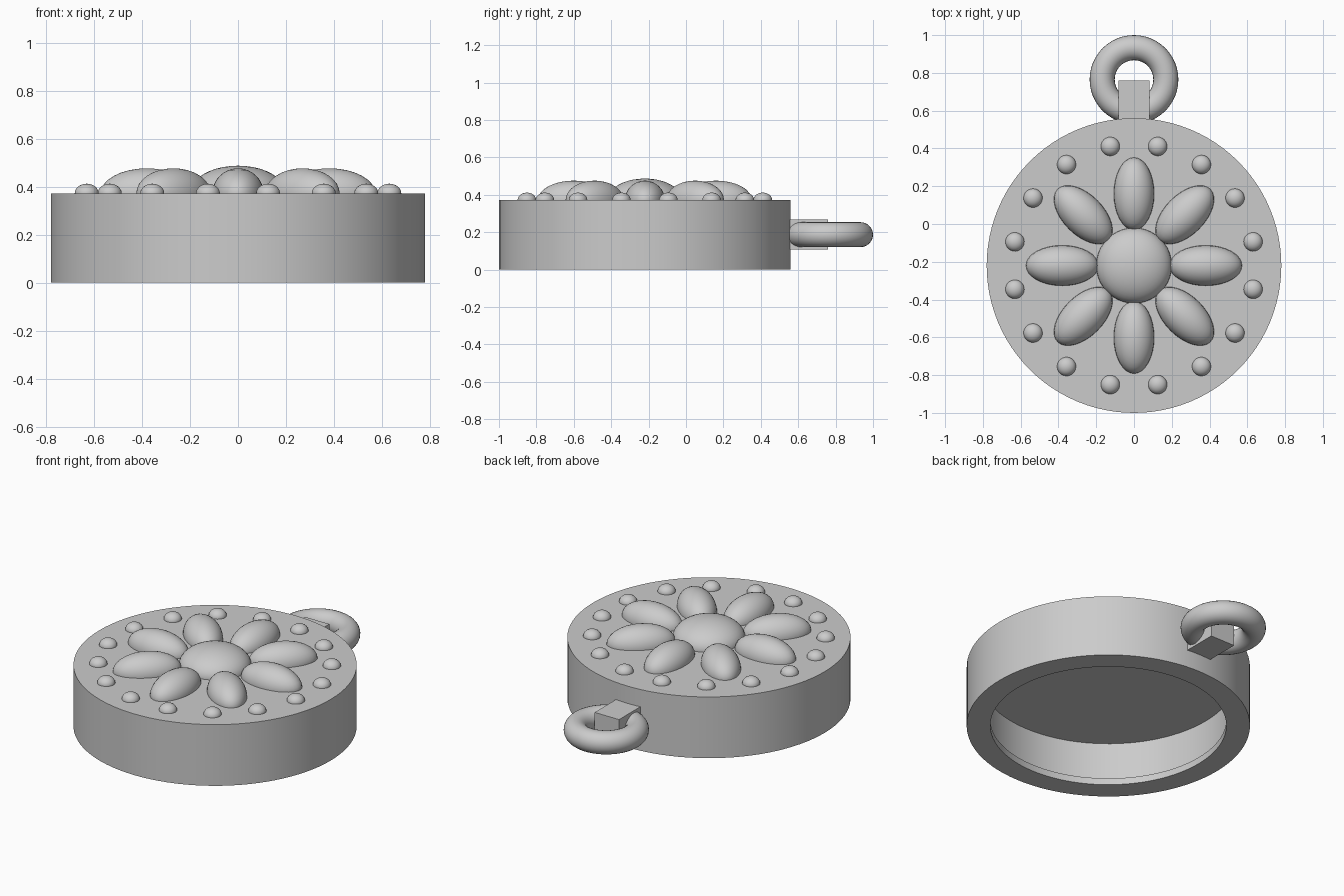
import bpy
import bmesh
import math
from math import cos, sin, tau

cube = bpy.data.objects.get("Cube")
if cube:
    bpy.data.objects.remove(cube, do_unlink=True)

CENTRE_Y = -0.22
TOP = 0.372
RING_Z = 0.187

metal = bpy.data.materials.new("grey_metal")
metal.use_nodes = True
GREY = (0.6, 0.6, 0.6, 1)
metal.diffuse_color = GREY
metal.node_tree.nodes["Principled BSDF"].inputs["Base Color"].default_value = GREY


def finish(name, smooth=True):
    obj = bpy.context.object
    obj.name = name
    obj.data.materials.append(metal)
    bpy.ops.object.transform_apply(location=False, rotation=False, scale=True)
    if smooth:
        bpy.ops.object.shade_smooth_by_angle(angle=math.radians(30))
    return obj


def dome(name, radius, angle, size, segments=32):
    """Half ellipsoid resting on the top, its long axis pointing outwards."""
    bpy.ops.mesh.primitive_uv_sphere_add(
        segments=segments, ring_count=segments // 2, radius=1,
        location=(radius * cos(angle), CENTRE_Y + radius * sin(angle), TOP),
        rotation=(0, 0, angle))
    obj = bpy.context.object
    bm = bmesh.new()
    bm.from_mesh(obj.data)
    bmesh.ops.bisect_plane(bm, geom=bm.verts[:] + bm.edges[:] + bm.faces[:],
                           plane_co=(0, 0, -0.05), plane_no=(0, 0, -1), clear_outer=True)
    bm.to_mesh(obj.data)
    bm.free()
    obj.scale = size
    return finish(name)


# Round body: profile (radius, height) turned about its axis,
# hollow underneath with a lip around the opening
profile = [(0, TOP), (0.78, TOP), (0.78, 0), (0.65, 0), (0.65, 0.04),
           (0.70, 0.04), (0.70, 0.289), (0, 0.289)]
steps = 96
verts, faces = [], []
for r, z in profile:
    verts += [(r * cos(tau * i / steps), r * sin(tau * i / steps), z)
              for i in range(steps if r else 1)]
last = len(verts) - 1
for i in range(steps):
    j = (i + 1) % steps
    faces.append((0, 1 + i, 1 + j))
    for k in range(len(profile) - 3):
        a, b = 1 + k * steps, 1 + (k + 1) * steps
        faces.append((a + i, b + i, b + j, a + j))
    inner = last - steps
    faces.append((inner + j, inner + i, last))
mesh = bpy.data.meshes.new("round_body")
mesh.from_pydata(verts, [], faces)
body = bpy.data.objects.new("round_body", mesh)
body.location.y = CENTRE_Y
bpy.context.collection.objects.link(body)
bpy.ops.object.select_all(action='DESELECT')
body.select_set(True)
bpy.context.view_layer.objects.active = body
finish("round_body")

# Flower relief
dome("flower_centre", 0, 0, (0.2, 0.2, 0.115), 40)
for i in range(8):
    dome(f"petal_{i + 1}", 0.38, tau * i / 8, (0.192, 0.107, 0.104))

# Beads around the rim
for i in range(16):
    dome(f"bead_{i + 1}", 0.643, tau * (i + 0.5) / 16, (0.05, 0.05, 0.04), 24)

# Hanging loop and the block that holds it
bpy.ops.mesh.primitive_torus_add(
    location=(0, 0.765, RING_Z), major_radius=0.1685, minor_radius=0.0665,
    major_segments=48, minor_segments=24)
finish("hanging_ring")
bpy.ops.mesh.primitive_cube_add(size=1, location=(0, 0.655, RING_Z))
bpy.context.object.scale = (0.164, 0.21, 0.16)
finish("ring_block", smooth=False)
